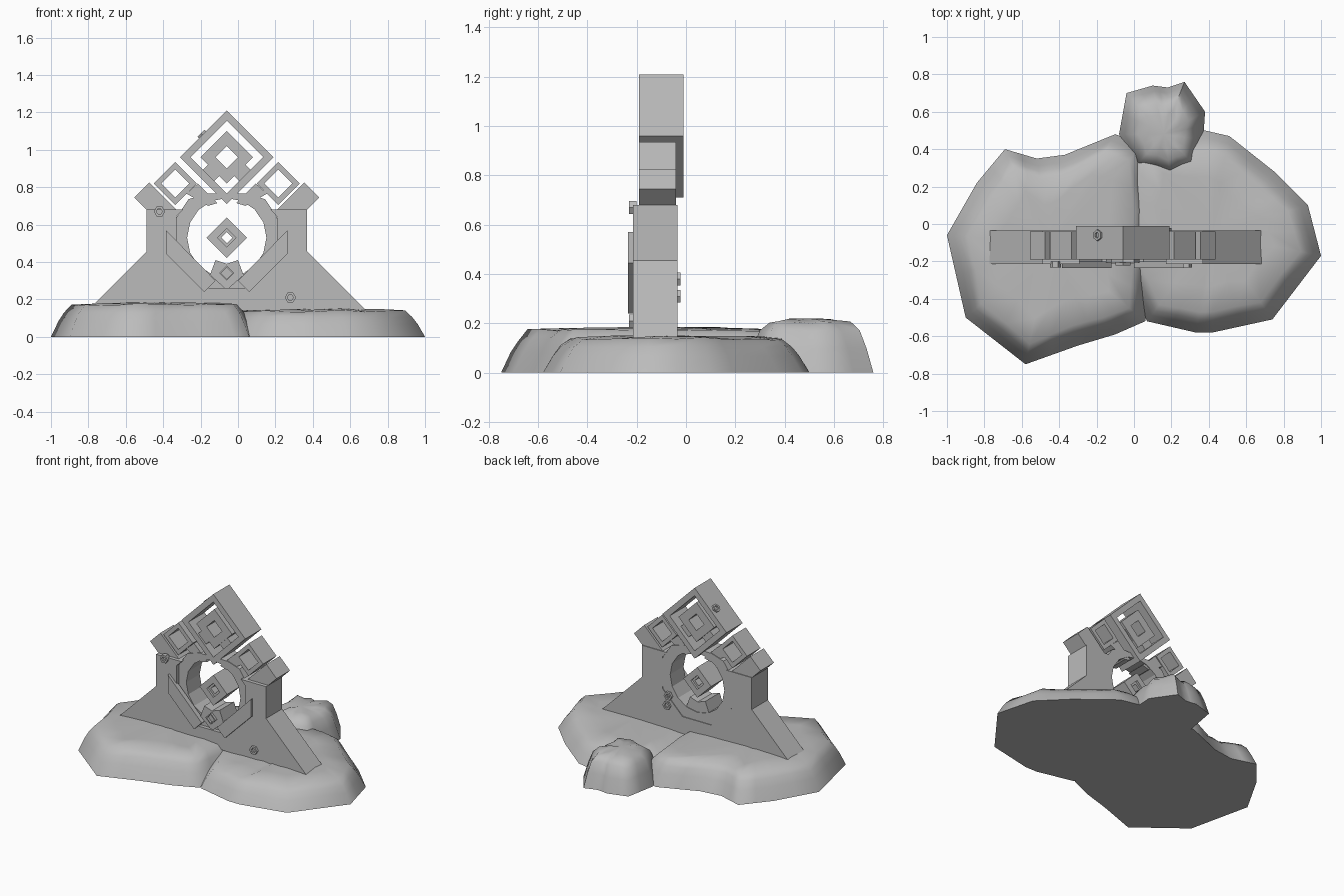
import bpy, math, random
from mathutils import Vector

random.seed(4)
if "Cube" in bpy.data.objects:
    bpy.data.objects.remove(bpy.data.objects["Cube"])

stone = bpy.data.materials.new("grey_stone")
stone.use_nodes = True
GREY = (0.5, 0.5, 0.5, 1)
stone.diffuse_color = GREY
stone.node_tree.nodes["Principled BSDF"].inputs["Base Color"].default_value = GREY
CX = -0.06      # centre line of the gate


def make(name, verts, faces, loc=(0, 0, 0)):
    me = bpy.data.meshes.new(name)
    me.from_pydata(verts, [], faces)
    me.materials.append(stone)
    ob = bpy.data.objects.new(name, me)
    ob.location = loc
    bpy.context.collection.objects.link(ob)
    return ob


def prism(name, pts, y0, y1, mirror=True):
    """Extrude an x-z outline through y, on both sides of the centre line."""
    n = len(pts)
    area = sum(pts[i - 1][0] * pts[i][1] - pts[i][0] * pts[i - 1][1] for i in range(n))
    pts = pts if area > 0 else pts[::-1]
    sides = [("right", pts)]
    if mirror:
        sides.append(("left", [(-x, z) for x, z in reversed(pts)]))
    for side, p in sides:
        verts = [(x, y, z) for y in (y0, y1) for x, z in p]
        faces = [list(range(n)), list(range(2 * n - 1, n - 1, -1))]
        faces += [(i, i + n, (i + 1) % n + n, (i + 1) % n) for i in range(n)]
        make(side + "_" + name if mirror else name, verts, faces, (CX, 0, 0))


def ring(name, outer, inner, y0, y1, loc=(0, 0, 0)):
    """Frame between two x-z loops of equal length."""
    n = len(outer)
    verts = [(x, y, z) for y in (y0, y1) for lp in (outer, inner) for x, z in lp]
    faces = []
    for i in range(n):
        j = (i + 1) % n
        faces += [(i, j, j + n, i + n),
                  (i + 2 * n, i + 3 * n, j + 3 * n, j + 2 * n),
                  (i, i + 2 * n, j + 2 * n, j),
                  (i + n, j + n, j + 3 * n, i + 3 * n)]
    return make(name, verts, faces, loc)


def loop(n, r, cx=0, cz=0):
    return [(cx + r * math.cos(math.tau * i / n), cz + r * math.sin(math.tau * i / n))
            for i in range(n)]


def diamond(name, x, z, r_out, r_in, y0, y1):
    ring(name, loop(4, r_out), loop(4, r_in), y0, y1, (CX + x, 0, z))


def rock(name, outline, centre, height, steps):
    """Rounded slab: rings stepping inwards and upwards from a ground outline."""
    c = Vector(centre)
    base = []
    for i, p in enumerate(outline):
        a, b = Vector(p), Vector(outline[(i + 1) % len(outline)])
        base += [a, (a + b) / 2]
    n, verts, faces = len(base), [], []
    for k, (inset, h) in enumerate(steps):
        for p in base:
            d = c - p
            q = p + d.normalized() * min(inset, d.length * 0.7)
            wob = random.uniform(-0.012, 0) if k > 1 else 0
            verts.append((q.x, q.y, height * h + wob))
    for k in range(len(steps) - 1):
        for i in range(n):
            j = (i + 1) % n
            faces.append((k * n + i, k * n + j, k * n + n + j, k * n + n + i))
    verts.append((c.x, c.y, height))
    last = (len(steps) - 1) * n
    faces += [(last + i, last + (i + 1) % n, len(verts) - 1) for i in range(n)]
    faces.append(list(range(n - 1, -1, -1)))
    ob = make(name, verts, faces)
    bpy.ops.object.select_all(action='DESELECT')
    bpy.context.view_layer.objects.active = ob
    ob.select_set(True)
    bpy.ops.object.shade_smooth_by_angle(angle=math.radians(65))


# Rock base: three overlapping rounded slabs
slope = [(0, 0), (0.04, 0.45), (0.07, 0.75), (0.11, 0.96), (0.25, 1)]
rock("right_rock", [(-1, -.06), (-.9, -.5), (-.58, -.75), (-.3, -.65), (-.1, -.59),
                    (.06, -.52), (.1, -.25), (.1, .1), (.05, .42), (-.1, .48),
                    (-.37, .37), (-.52, .35), (-.69, .4), (-.84, .22)],
     (-.45, -.1), .185, slope)
rock("left_rock", [(.07, -.52), (.33, -.58), (.42, -.58), (.74, -.51), (1, -.17),
                   (.93, .1), (.75, .28), (.51, .47), (.38, .5), (0, .46),
                   (-.1, .2), (-.1, -.2)],
     (.42, -.05), .15, slope)
rock("back_rock", [(-.08, .48), (-.04, .7), (.1, .74), (.18, .73), (.27, .76),
                   (.38, .6), (.37, .45), (.34, .3), (.2, .24), (0, .3)],
     (.16, .48), .22, [(0, 0), (.03, .45), (.06, .8), (.1, .95), (.16, 1)])

# Gate body, with an octagonal opening
prism("gate_body", [(0, .14), (-.745, .14), (-.43, .455), (-.43, .68), (-.232, .68),
                    (-.27, .642), (-.27, .418), (-.112, .26), (0, .26)], -.215, -.035)
# Round collar in the opening, cut flat at the top
collar = [(x, min(z, .765)) for x, z in loop(16, .29, 0, .53)]
ring("collar", collar, loop(16, .212, 0, .53), -.19, -.04, (CX, 0, 0))

# Arms: open square, end block and strut on each side
for s, side in ((-1, "right"), (1, "left")):
    diamond(side + "_arm_square", s * .275, .82, .115, .075, -.19, -.04)
prism("arm_end_block", [(-.495, .745), (-.415, .825), (-.26, .67), (-.34, .59)], -.19, -.04)
prism("arm_strut", [(-.155, .82), (-.05, .715), (-.1, .7), (-.215, .765)], -.185, -.045)

# Nested squares at the top
diamond("top_square", 0, .96, .25, .195, -.19, -.01)
diamond("top_inner_square", 0, .96, .14, .06, -.18, -.03)
prism("top_link", [(-.1, .92), (-.04, .86), (-.07, .83), (-.13, .89)], -.175, -.04)

# Floating core
diamond("core", 0, .53, .108, .05, -.19, -.04)
diamond("core_lining", 0, .53, .055, .03, -.175, -.055)

# Front bars and the small square between them
prism("front_bar", [(-.12, .24), (-.06, .3), (-.325, .57), (-.325, .445)], -.235, -.2)
diamond("small_square", 0, .34, .04, .03, -.222, -.18)
prism("lower_panel", [(0, .25), (-.09, .33), (-.06, .41), (0, .39)], -.205, -.045)

# Small hollow bolts
for i, (x, z, y0, y1) in enumerate([(-.42, .67, -.232, -.2), (.28, .21, -.232, -.2),
                                    (.16, .38, -.05, -.022), (.17, .31, -.05, -.022)]):
    ring("bolt_%d" % i, loop(6, .03), loop(6, .016), y0, y1, (x, 0, z))
bolt = ring("top_bolt", loop(6, .03), loop(6, .016), -.012, .012, (-.19, -.06, 1.08))
bolt.rotation_euler = Vector((-1, 0, 1)).to_track_quat('Y', 'Z').to_euler()
